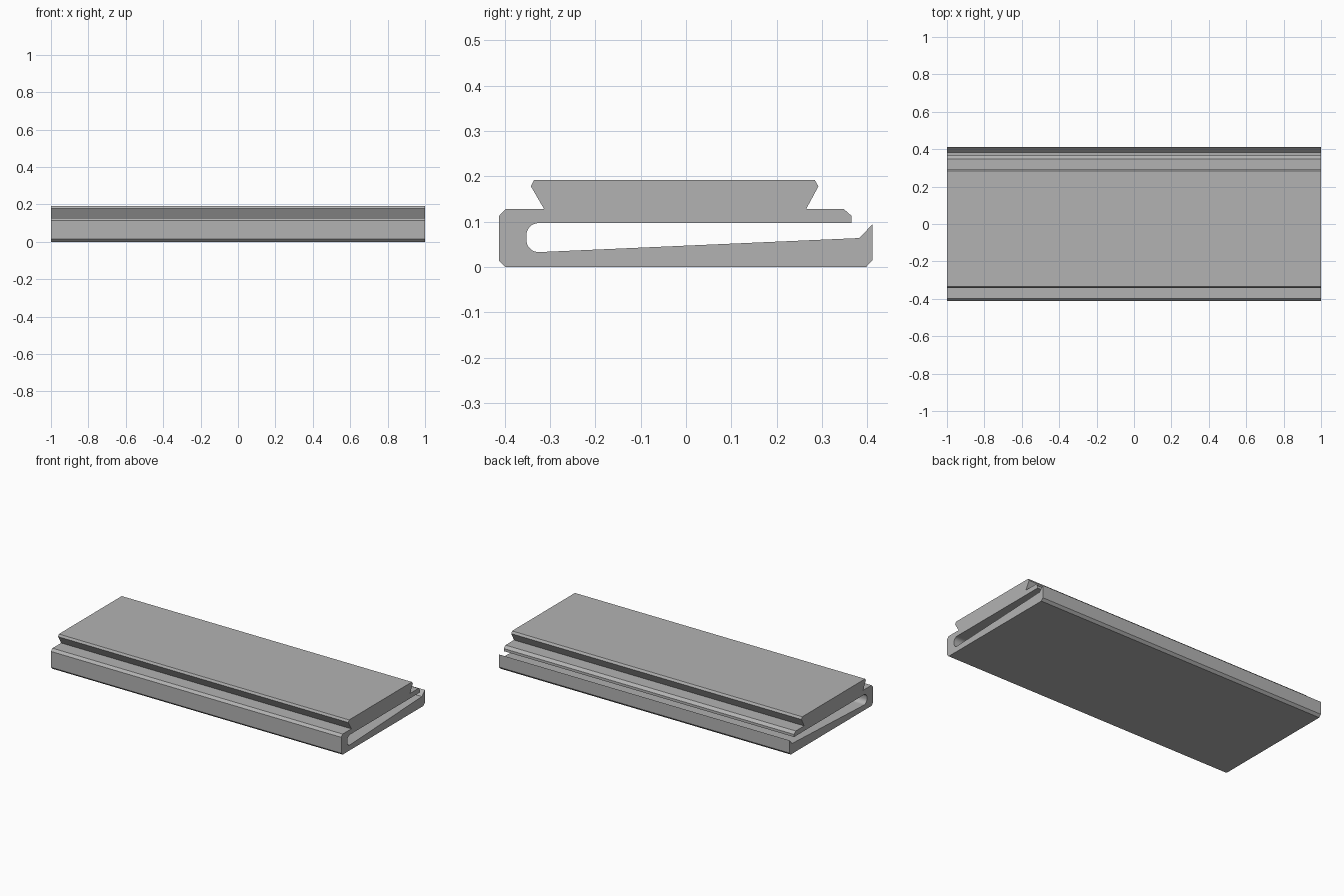
import bpy, bmesh, math

old = bpy.data.objects.get("Cube")
if old:
    bpy.data.objects.remove(old, do_unlink=True)

HALF_LENGTH = 1.0


def make_material(name, color):
    mat = bpy.data.materials.new(name)
    mat.use_nodes = True
    mat.diffuse_color = color
    mat.node_tree.nodes["Principled BSDF"].inputs["Base Color"].default_value = color
    return mat


def arc(cy, cz, radius, start, end, steps=8):
    """Rounded corner in the y-z plane, angles in degrees."""
    angles = [math.radians(start + (end - start) * i / steps) for i in range(steps + 1)]
    return [(cy + radius * math.cos(a), cz + radius * math.sin(a)) for a in angles]


def extrude_profile(name, profile, mat):
    """Closed y-z profile swept along the whole length."""
    bm = bmesh.new()
    face = bm.faces.new([bm.verts.new((-HALF_LENGTH, y, z)) for y, z in profile])
    swept = bmesh.ops.extrude_face_region(bm, geom=[face])
    verts = [v for v in swept["geom"] if isinstance(v, bmesh.types.BMVert)]
    bmesh.ops.translate(bm, verts=verts, vec=(2 * HALF_LENGTH, 0, 0))
    bmesh.ops.recalc_face_normals(bm, faces=bm.faces)
    mesh = bpy.data.meshes.new(name)
    bm.to_mesh(mesh)
    bm.free()
    mesh.materials.append(mat)
    obj = bpy.data.objects.new(name, mesh)
    bpy.context.collection.objects.link(obj)
    return obj


grey = make_material("plain grey", (0.45, 0.45, 0.45, 1))

# Base with chamfered lower edges and a raised hook at the back
base = [(-0.412, 0.014), (-0.398, 0), (0.397, 0), (0.411, 0.015),
        (0.411, 0.094), (0.382, 0.064)]
# Tapered slot with a rounded closed end
slot = arc(-0.325, 0.060, 0.027, 270, 180) + arc(-0.325, 0.070, 0.027, 180, 90)
# Upper arm, dovetail rail and chamfered front shoulder
rail = [(0.365, 0.097), (0.365, 0.113), (0.348, 0.128), (0.265, 0.128),
        (0.292, 0.178), (0.284, 0.192), (-0.335, 0.192), (-0.342, 0.178),
        (-0.313, 0.128), (-0.398, 0.128), (-0.412, 0.113)]

clip = extrude_profile("dovetail_clip_rail", base + slot + rail, grey)

# Smooth only the rounded slot end
bpy.ops.object.select_all(action='DESELECT')
clip.select_set(True)
bpy.context.view_layer.objects.active = clip
bpy.ops.object.shade_smooth_by_angle(angle=math.radians(20))
